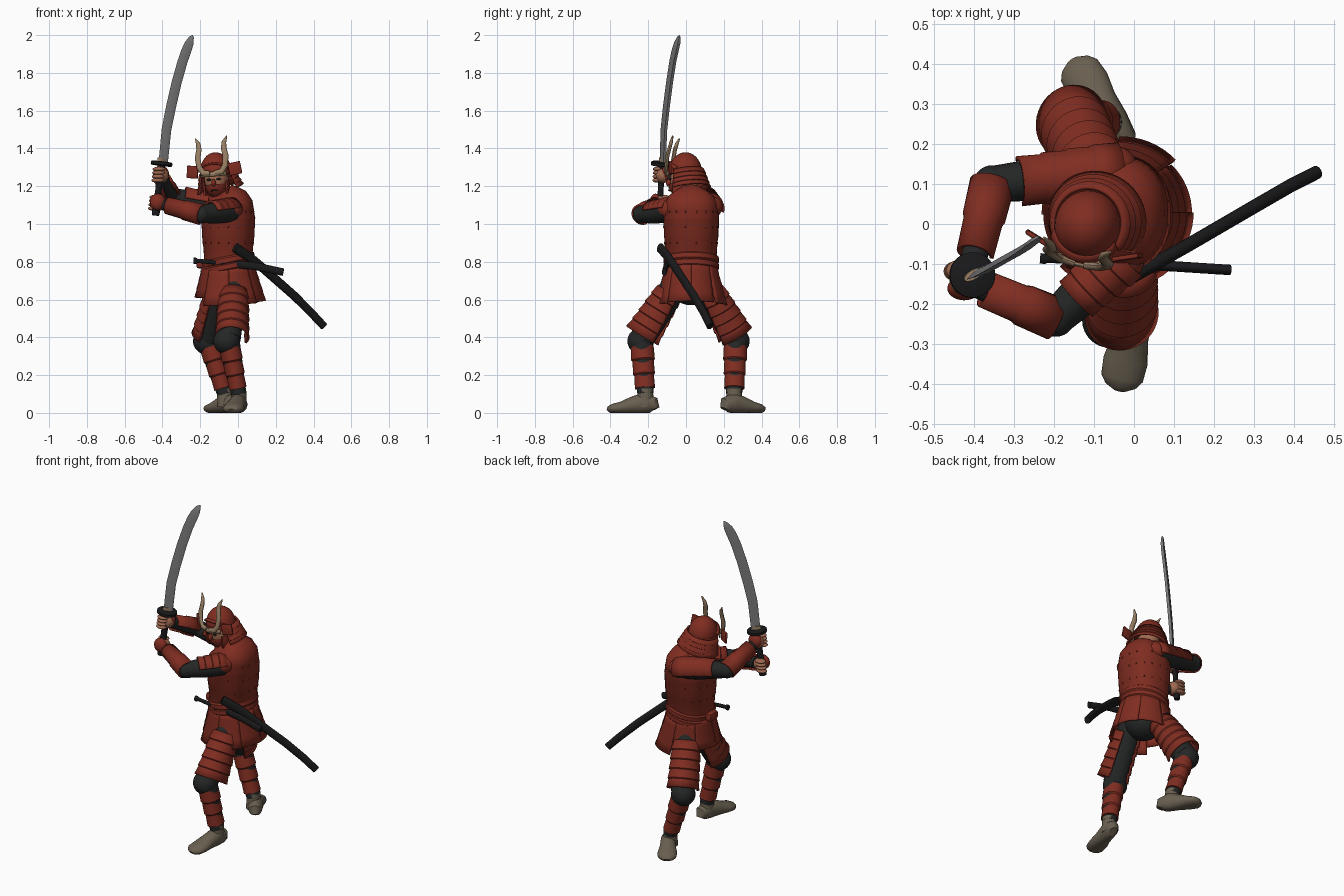
import bpy, bmesh, math
from mathutils import Vector as V, Matrix as M

if "Cube" in bpy.data.objects:
    bpy.data.objects.remove(bpy.data.objects["Cube"])

def material(name, r, g, b):
    m = bpy.data.materials.new(name)
    m.diffuse_color = (r, g, b, 1)
    m.use_nodes = True
    m.node_tree.nodes["Principled BSDF"].inputs["Base Color"].default_value = m.diffuse_color
    return m

RED = material("red_lacquer", .215, .026, .015)
DARK = material("dark_red_cord", .15, .02, .013)
BLACK = material("black_cloth", .018, .019, .019)
INK = material("black_lacquer", .01, .01, .011)
SKIN = material("skin", .34, .14, .08)
TAN = material("tan_horn", .31, .21, .125)
SOCK = material("grey_brown_sock", .14, .115, .08)
STEEL = material("steel", .19, .19, .195)

def finish(name, bm, mat, thick=0, angle=40):
    bmesh.ops.recalc_face_normals(bm, faces=bm.faces)
    me = bpy.data.meshes.new(name)
    bm.to_mesh(me)
    bm.free()
    me.materials.append(mat)
    ob = bpy.data.objects.new(name, me)
    bpy.context.collection.objects.link(ob)
    if thick:
        s = ob.modifiers.new("thickness", 'SOLIDIFY')
        s.thickness, s.offset = thick, 0
    bpy.ops.object.select_all(action='DESELECT')
    ob.select_set(True)
    bpy.context.view_layer.objects.active = ob
    bpy.ops.object.shade_smooth_by_angle(angle=math.radians(angle))
    return ob

def tube(name, sts, mat, ref=(0, 0, 1), arc=360, n=28, thick=.01, xf=None, power=1, floor=False):
    """Loft of ellipses; each station is (centre, radius along ref, radius across)."""
    bm = bmesh.new()
    cs = [V(s[0]) for s in sts]
    closed = arc >= 360
    cnt = n if closed else n + 1
    rings = []
    for i, (c, ra, rb) in enumerate(sts):
        d = (cs[min(i + 1, len(cs) - 1)] - cs[max(i - 1, 0)]).normalized()
        u = V(ref) - d * d.dot(V(ref))
        u.normalize()
        w = d.cross(u)
        ring = []
        for k in range(cnt):
            a = math.radians(arc) * (k / n - .5)
            ca, sa = math.cos(a), math.sin(a)
            p = cs[i] + u * ra * math.copysign(abs(ca) ** power, ca) \
                + w * rb * math.copysign(abs(sa) ** power, sa)
            if floor:
                p.z = max(p.z, 0)
            ring.append(bm.verts.new(xf @ p if xf else p))
        rings.append(ring)
    for a, b in zip(rings, rings[1:]):
        for k in range(n):
            j = (k + 1) % cnt
            bm.faces.new((a[k], a[j], b[j], b[k]))
    if closed:
        bm.faces.new(rings[0])
        bm.faces.new(rings[-1])
    return finish(name, bm, mat, 0 if closed else thick)

def bands(p0, p1, r0, r1, n, flare=.004):
    """Stations for overlapping armour rows between two points."""
    p0, p1, r0, r1 = V(p0), V(p1), V(r0), V(r1)
    out = []
    for i in range(n):
        for t, e in ((i / n, -flare / 2), ((i + .9) / n, flare / 2)):
            r = r0.lerp(r1, t)
            out.append((p0.lerp(p1, t), r.x + e, r.y + e))
    return out

def ball(name, c, r, mat, xf=None, keep=None):
    bm = bmesh.new()
    bmesh.ops.create_uvsphere(bm, u_segments=28, v_segments=18, radius=1)
    if keep:
        bmesh.ops.delete(bm, geom=[v for v in bm.verts if not keep(v.co)], context='VERTS')
    bm.transform((xf or M()) @ M.Translation(c) @ M.Diagonal((*r, 1)))
    return finish(name, bm, mat)

def box(name, c, size, mat, xf=None, rot=None, bevel=.004):
    bm = bmesh.new()
    bmesh.ops.create_cube(bm, size=1)
    bm.transform(M.Diagonal((*size, 1)))
    bmesh.ops.bevel(bm, geom=bm.edges[:], offset=bevel, segments=2, affect='EDGES', profile=.5)
    bm.transform((xf or M()) @ M.Translation(c) @ (rot or M()))
    return finish(name, bm, mat)

# Torso armour: body shell with overlapping rows, collar, belt
CX, CY = -.052, .027
prof = [(.74, .13, .13), (.84, .128, .135), (.93, .138, .143), (1.03, .143, .148), (1.11, .13, .143)]
sts = []
for (z0, a0, b0), (z1, a1, b1) in zip(prof, prof[1:]):
    sts += bands((CX, CY, z0), (CX, CY, z1), (a0, b0, 0), (a1, b1, 0), 2, -.002)
sts += [((CX - .01, CY, 1.135), .112, .125), ((CX - .02, CY, 1.16), .08, .09), ((CX - .03, CY, 1.175), .06, .06)]
tube("torso_armour", sts, RED, ref=(1, 0, 0), n=40, power=.88)
for z, ra, rb in ((.9, .135, .14), (.985, .14, .145), (1.065, .137, .145)):
    for k in range(18):
        a = math.tau * (k + .5) / 18
        ca, sa = math.cos(a), math.sin(a)
        p = (CX + ra * math.copysign(abs(ca) ** .88, ca), CY + rb * math.copysign(abs(sa) ** .88, sa), z)
        box("chest_lacing", p, (.006, .007, .011), DARK, rot=M.Rotation(a, 4, 'Z'), bevel=.002)
tube("collar", [((-.075, .02, 1.13), .085, .09), ((-.08, .02, 1.165), .075, .08), ((-.08, .02, 1.18), .065, .065)], RED, ref=(1, 0, 0))
tube("neck", [((-.085, .015, 1.12), .05, .05), ((-.1, .005, 1.22), .048, .05)], SKIN, ref=(1, 0, 0))
for i, z in enumerate((.775, .81)):
    c = V((CX, CY, z))
    tilt = V((-.004, 0, .02))
    tube("belt", [(c - tilt, .134, .139), (c - tilt * .6, .142, .147), (c + tilt * .6, .142, .147), (c + tilt, .134, .139)], RED, ref=(1, 0, 0), n=36)
box("belt_knot", (-.2, .03, .79), (.04, .08, .05), RED, bevel=.012)

# Skirt: separate flared plates around the waist, spread over the thighs at the sides
for k in range(8):
    a = math.tau * (k + .5) / 8
    c, s = math.cos(a), math.sin(a)
    z = .565 if c > -.5 else .6
    r = .16 + .028 * s * s + .004 * (k % 2)
    tube("skirt_plate", bands((CX, CY, .785), (CX + .02 * c + .012, CY, z), (.13, .13, 0), (r, r, 0), 4, .002),
         RED, ref=(c, s, 0), arc=47, n=8)
ball("hips", (CX, CY, .67), (.105, .115, .1), BLACK)

# Legs: cloth thigh, thigh guard, knee, shin guard, sock
legs = {"left": (-1, (-.025, -.045, .7), (-.052, -.235, .39), (.005, -.215, .1), (.015, -.165), (-.035, -.41)),
        "right": (1, (-.08, .095, .7), (-.16, .262, .39), (-.07, .255, .1), (-.025, .205), (-.15, .405))}
for side, (s, hip, knee, ankle, heel, toe) in legs.items():
    hip, knee, ankle, h, t = V(hip), V(knee), V(ankle), V((*heel, 0)), V((*toe, 0))
    out = V((.02, 0, 0)) if s < 0 else V((0, 0, 0))
    tube(side + "_thigh", [(hip, .07, .07), (hip.lerp(knee, .5), .072, .072), (knee, .066, .066)], BLACK, ref=(1, 0, 0))
    tube(side + "_thigh_guard", bands(hip.lerp(knee, .2) + out * .3, hip.lerp(knee, .97) + out, (.075, .077, 0), (.1, .084, 0), 5, .006),
         RED, ref=(-.2, s, 0), arc=280, n=32)
    ball(side + "_knee", knee + V((-.008, s * .005, -.01)), (.07, .07, .07), BLACK)
    tube(side + "_calf", [(knee, .06, .06), (knee.lerp(ankle, .4), .052, .055), (ankle, .04, .042)], BLACK, ref=(1, 0, 0))
    tube(side + "_shin_guard", bands(knee.lerp(ankle, .14), knee.lerp(ankle, .92), (.058, .064, 0), (.044, .05, 0), 3, .006),
         RED, ref=(-1, 0, 0))
    up = V((0, 0, 1))
    tube(side + "_ankle", [(ankle + up * .03, .038, .04), (ankle - up * .01, .04, .042), (ankle - up * .07, .042, .045)], SOCK, ref=(1, 0, 0))
    foot = [(-.01, .02, .022), (.03, .04, .037), (.25, .052, .044), (.5, .04, .046), (.72, .028, .056), (.9, .022, .053), (.97, .017, .04), (1, .01, .022)]
    tube(side + "_foot", [(h.lerp(t, f) + up * a, a + .004, b) for f, a, b in foot], SOCK, floor=True, n=24)

# Arms: cloth sleeve, shoulder guard on the upper side, forearm guard, fist
HB, HT = V((-.437, -.14, 1.045)), V((-.405, -.128, 1.315))
arms = {"left": (-1, (-.035, -.085, 1.07), (-.195, -.235, 1.05), .25, 150),
        "right": (1, (-.05, .13, 1.085), (-.355, .1, 1.145), .8, 190)}
for side, (s, sh, el, f, arc) in arms.items():
    sh, el, grip = V(sh), V(el), HB.lerp(HT, f)
    wrist = grip + (el - grip).normalized() * .045
    tube(side + "_upper_arm", [(sh, .06, .06), (sh.lerp(el, .5), .058, .056), (el, .045, .045)], BLACK)
    ball(side + "_shoulder", sh + V((0, 0, .008)), (.062, .066, .058), RED)
    tube(side + "_shoulder_guard", bands(sh.lerp(el, -.05), sh.lerp(el, .8 if s > 0 else .7), (.068, .07, 0), (.06, .056, 0), 4),
         RED, ref=(-.2, s * .2, 1), arc=arc, n=24)
    ball(side + "_elbow", el, (.047, .047, .047), BLACK)
    tube(side + "_forearm", [(el, .045, .045), (wrist, .032, .032)], BLACK)
    tube(side + "_forearm_guard", bands(el.lerp(wrist, 0), el.lerp(wrist, .96), (.055, .053, 0), (.042, .038, 0), 2, .004),
         RED, ref=(-.5, s, .5), arc=270, n=24)
    ball(side + "_hand", grip + (el - grip).normalized() * .01, (.042, .04, .04), SKIN)
    for k in range(4):
        ball(side + "_finger", grip + (HT - HB).normalized() * (k - 1.5) * .02 + V((-.01, -s * .02, 0)), (.034, .026, .0125), SKIN)
    ball(side + "_hand_guard", grip + V((.004, s * .024, .004)), (.042, .03, .044), RED)

# Raised sword: grip, guard, collar, curved blade
tube("sword_grip", [(HB, .02, .016), (HB.lerp(HT, .06), .022, .018), (HB.lerp(HT, .5), .018, .014), (HT, .021, .017)], INK, ref=(.85, .5, 0))
d = (HT - HB).normalized()
tube("sword_guard", [(HT - d * .006, .053, .053), (HT - d * .003, .057, .057), (HT + d * .012, .057, .057), (HT + d * .015, .053, .053)], INK, ref=(1, 0, 0), n=36)
tube("blade_collar", [(HT + d * .01, .027, .012), (HT + d * .035, .027, .012)], TAN, ref=(.85, .5, 0))
path = [(-.397, -.126, 1.33, .027), (-.38, -.12, 1.5, .028), (-.356, -.107, 1.62, .029), (-.326, -.09, 1.75, .029),
        (-.295, -.073, 1.86, .029), (-.274, -.06, 1.92, .029), (-.259, -.049, 1.96, .025), (-.247, -.039, 1.99, .013), (-.24, -.035, 2.0, .002)]
bm = bmesh.new()
rings = []
u = V((.84, .5, -.2)).normalized()
w = V((-.5, .86, 0)).normalized()
for x, y, z, r in path:
    c = V((x, y, z))
    rings.append([bm.verts.new(c + u * r * a + w * b * min(1, r / .02)) for a, b in ((-1, 0), (.35, -.01), (.95, -.008), (.95, .008), (.35, .01))])
for a, b in zip(rings, rings[1:]):
    for k in range(5):
        bm.faces.new((a[k], a[(k + 1) % 5], b[(k + 1) % 5], b[k]))
bm.faces.new(rings[0])
bm.faces.new(rings[-1])
finish("sword_blade", bm, STEEL, angle=25)

# Scabbard and short sword on the left hip
sc = [(-.015, -.138, .875), (.06, -.095, .825), (.13, -.056, .768), (.3, .043, .618), (.39, .095, .528), (.455, .128, .458)]
tube("long_scabbard", [(p, .026 - .001 * i, .017) for i, p in enumerate(sc)], INK, power=.85)
sh = [(-.04, -.097, .79), (.1, -.106, .775), (.24, -.115, .745)]
tube("short_scabbard", [(p, .02, .013) for p in sh], INK)
tube("short_grip", [((-.235, -.086, .805), .017, .013), ((-.222, -.087, .805), .017, .013), ((-.215, -.087, .805), .011, .01), ((-.04, -.097, .79), .012, .011)], INK)
tube("short_guard", [((-.084, -.094, .794), .026, .022), ((-.074, -.095, .793), .026, .022)], INK)

# Head, turned toward the front and slightly tilted
X = M.Translation((-.112, 0, 1.24)) @ M.Rotation(math.radians(-12), 4, 'Z') @ M.Rotation(math.radians(-5), 4, 'Y')
ball("head", (0, -.01, -.01), (.064, .074, .085), SKIN, X)
ball("face_mask", (0, -.012, -.03), (.062, .08, .075), RED, X, keep=lambda v: v.z < .12 and v.y < .3)
ball("mask_nose", (0, -.092, -.022), (.012, .016, .02), RED, X)
box("mask_mouth", (0, -.088, -.062), (.036, .008, .008), INK, X, bevel=.002)
for s in (-1, 1):
    ball("eye", (s * .026, -.079, -.004), (.013, .007, .006), INK, X)
    box("cheek_guard", (s * .061, -.025, -.05), (.012, .07, .07), RED, X)
tube("helmet_rim", [((0, -.004, .022), .092, .086), ((0, -.004, .045), .09, .084)], RED, ref=(0, 1, 0), xf=X)
ball("helmet_bowl", (0, -.004, .035), (.083, .088, .105), RED, X, keep=lambda v: v.z > -.1)
tube("helmet_peak", [((0, 0, .035), .084, .082), ((0, -.012, .018), .105, .092)], RED, ref=(0, -1, 0), arc=130, n=16, xf=X, thick=.008)
tube("neck_guard", bands((0, 0, .04), (.012, .016, -.06), (.092, .09, 0), (.116, .122, 0), 4, .004), RED, ref=(0, 1, 0), arc=245, n=32, xf=X)
# Side turn-backs, crest band and horns
for s in (-1, 1):
    box("helmet_side_plate", (s * .115, -.062, .045), (.068, .012, .066), RED, X, rot=M.Rotation(s * .35, 4, 'Z') @ M.Rotation(-s * .12, 4, 'Y'))
    horn = [((s * .012, -.104, .03), .012, .009), ((s * .05, -.1, .034), .016, .01), ((s * .07, -.093, .065), .015, .01), ((s * .076, -.086, .115), .016, .01),
            ((s * .067, -.077, .16), .015, .01), ((s * .07, -.068, .19), .012, .009), ((s * .085, -.058, .22), .003, .004)]
    tube("crest_horn", horn, TAN, ref=(s, 0, -.6), n=12, xf=X)
tube("crest_band", [((0, 0, .012), .107, .094), ((0, 0, .036), .104, .091)], TAN, ref=(0, -1, 0), arc=95, n=14, xf=X, thick=.007)
